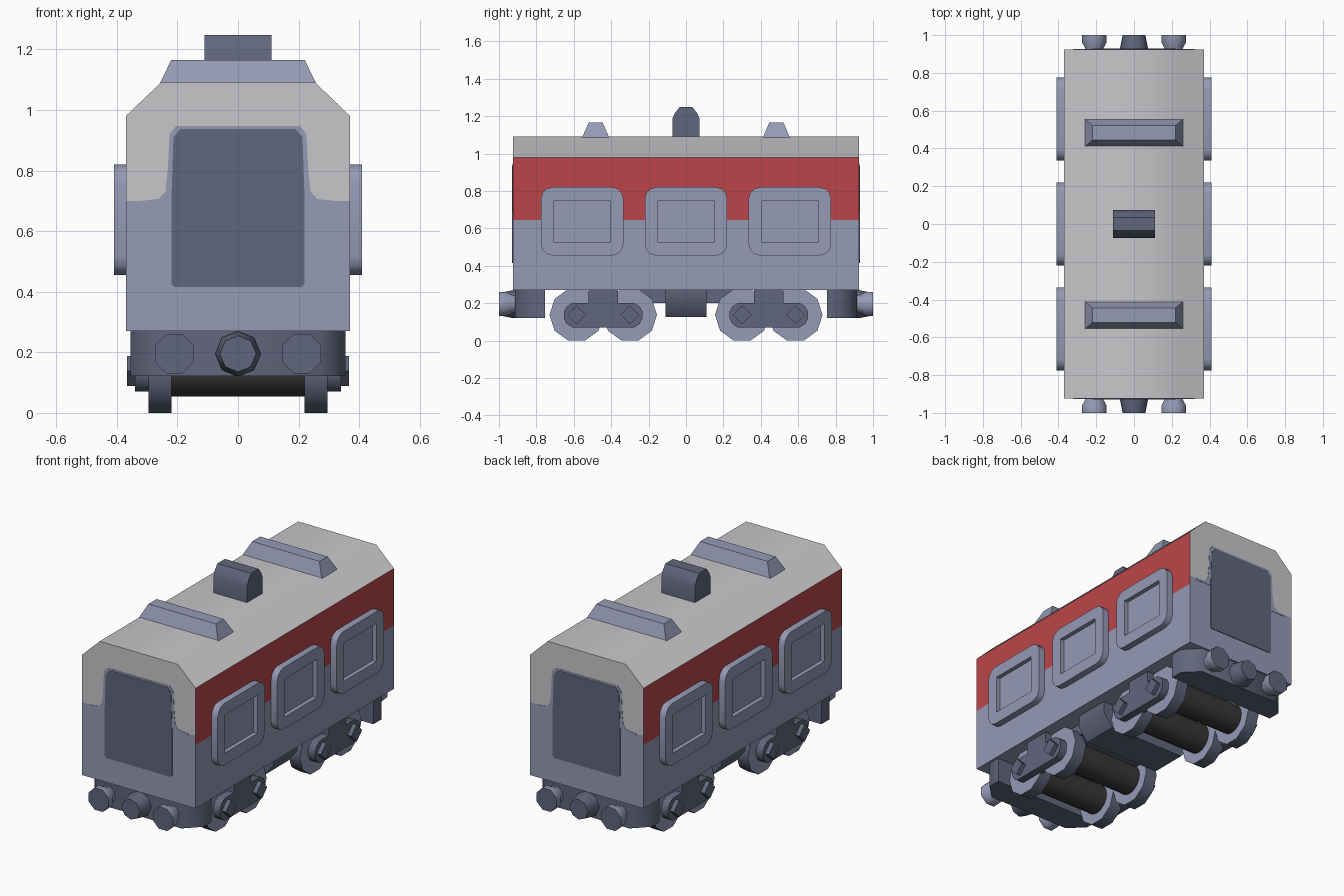
import bpy, bmesh, math
from mathutils import Vector

cube = bpy.data.objects.get("Cube")
if cube:
    bpy.data.objects.remove(cube, do_unlink=True)


def material(name, rgb):
    m = bpy.data.materials.new(name)
    m.use_nodes = True
    m.diffuse_color = (*rgb, 1)
    m.node_tree.nodes["Principled BSDF"].inputs["Base Color"].default_value = (*rgb, 1)
    return m


BLUE = material("blue_grey", (0.30, 0.325, 0.46))
RED = material("red", (0.50, 0.06, 0.068))
WHITE = material("off_white", (0.575, 0.57, 0.595))
SLATE = material("dark_slate", (0.118, 0.133, 0.20))
CHARCOAL = material("charcoal", (0.04, 0.04, 0.042))


def finish(name, bm, mats):
    bmesh.ops.recalc_face_normals(bm, faces=bm.faces)
    mesh = bpy.data.meshes.new(name)
    bm.to_mesh(mesh)
    bm.free()
    for m in mats:
        mesh.materials.append(m)
    for p in mesh.polygons:
        p.use_smooth = True
    mesh.set_sharp_from_angle(angle=0.8)
    obj = bpy.data.objects.new(name, mesh)
    bpy.context.collection.objects.link(obj)
    return obj


def place(axis, t, u, v):
    return {"x": (t, u, v), "y": (u, t, v), "z": (u, v, t)}[axis]


def loft(axis, sections):
    """Closed solid through (position, outline) sections along an axis."""
    bm = bmesh.new()
    rings = [[bm.verts.new(place(axis, t, u, v)) for u, v in pts] for t, pts in sections]
    n = len(rings[0])
    for a, b in zip(rings, rings[1:]):
        for i in range(n):
            j = (i + 1) % n
            bm.faces.new((a[i], a[j], b[j], b[i]))
    bm.faces.new(rings[0])
    bm.faces.new(rings[-1])
    bmesh.ops.recalc_face_normals(bm, faces=bm.faces)
    return bm


def prism(name, axis, a, b, pts, mat):
    return finish(name, loft(axis, [(a, pts), (b, pts)]), [mat])


def mirrored(half):
    return half + [(-u, v) for u, v in reversed(half)]


def rect(u, v, cu=0, cv=0):
    return [(cu - u, cv - v), (cu + u, cv - v), (cu + u, cv + v), (cu - u, cv + v)]


def ring(r, n, cu, cv, turn=0):
    return [(cu + r * math.cos(math.tau * i / n + turn),
             cv + r * math.sin(math.tau * i / n + turn)) for i in range(n)]


def rounded(u, v, cu, cv, r, steps=3):
    pts = []
    for k, (su, sv) in enumerate([(1, 1), (-1, 1), (-1, -1), (1, -1)]):
        for i in range(steps + 1):
            a = math.pi / 2 * (k + i / steps)
            pts.append((cu + su * (u - r) + r * math.cos(a), cv + sv * (v - r) + r * math.sin(a)))
    return pts


# Body shell, split into colour bands by height and direction
section = mirrored([(0.37, 0.27), (0.37, 0.98), (0.255, 1.09)])
bm = loft("y", [(-0.925, section), (0.925, section)])
for z in (0.645, 0.70, 0.98):
    bmesh.ops.bisect_plane(bm, geom=bm.verts[:] + bm.edges[:] + bm.faces[:],
                           plane_co=(0, 0, z), plane_no=(0, 0, 1))
bm.normal_update()
for f in bm.faces:
    z = f.calc_center_median().z
    if abs(f.normal.y) > 0.5:
        f.material_index = 2 if z > 0.70 else 0
    elif f.normal.z > 0.3:
        f.material_index = 2
    else:
        f.material_index = 1 if z > 0.645 else 0
finish("body", bm, [BLUE, RED, WHITE])

# Side windows with a recessed pane
for side in (-1, 1):
    for cy in (-0.555, 0, 0.555):
        cz = 0.6375
        outline = rounded(0.22, 0.1825, cy, cz, 0.06)
        bm = loft("x", [(side * 0.365, outline), (side * 0.41, outline)])
        front = max(bm.faces, key=lambda f: side * f.calc_center_median().x)
        bmesh.ops.inset_region(bm, faces=[front], thickness=0.01)
        for v in front.verts:
            v.co.y = cy + math.copysign(0.15, v.co.y - cy)
            v.co.z = cz + math.copysign(0.1125, v.co.z - cz)
        bmesh.ops.remove_doubles(bm, verts=bm.verts[:], dist=0.0005)
        pane = min((f for f in bm.faces if abs(f.normal.x) > 0.9 and len(f.verts) == 4
                    and side * f.calc_center_median().x > 0.4),
                   key=lambda f: (f.calc_center_median() - Vector((side * 0.41, cy, cz))).length)
        made = bmesh.ops.extrude_discrete_faces(bm, faces=[pane])["faces"]
        bmesh.ops.translate(bm, verts=made[0].verts[:], vec=(-side * 0.025, 0, 0))
        finish("side_window", bm, [BLUE])

# Parts repeated at both ends
for end in (-1, 1):
    # Windscreen surround and glass plates
    surround = mirrored([(0.235, 0.69), (0.32, 0.69), (0.32, 0.70), (0.262, 0.706),
                         (0.24, 0.73), (0.232, 0.80), (0.226, 0.92), (0.205, 0.947)])
    prism("windscreen_surround", "y", end * 0.92, end * 0.927, surround, BLUE)
    glass = mirrored([(0.21, 0.415), (0.22, 0.425), (0.22, 0.70), (0.213, 0.91), (0.19, 0.937)])
    prism("windscreen", "y", end * 0.92, end * 0.929, glass, SLATE)

    # Buffer beam, tapered towards the end
    beam = mirrored([(0.355, end * 0.755), (0.355, end * 0.83), (0.27, end * 0.915)])
    prism("buffer_beam", "z", 0.122, 0.27, beam, SLATE)

    # Buffers with dark faces
    for x in (-0.21, 0.21):
        oct_at = lambda r: ring(r, 8, x, 0.195, math.pi / 8)
        bm = loft("y", [(end * 0.9, oct_at(0.05)), (end * 0.93, oct_at(0.052)),
                        (end * 0.96, oct_at(0.07)), (end * 1.0, oct_at(0.07))])
        for f in bm.faces:
            f.material_index = int(abs(f.normal.y) > 0.9)
        finish("buffer", bm, [BLUE, SLATE])

    # Central coupler
    bm = loft("y", [(end * 0.9, ring(0.075, 8, 0, 0.195)), (end * 0.925, ring(0.075, 8, 0, 0.195)),
                    (end * 1.0, ring(0.06, 8, 0, 0.195))])
    finish("coupler", bm, [SLATE])

    # Roof vent
    bm = loft("z", [(1.08, rect(0.262, 0.075, 0, end * 0.483)),
                    (1.165, rect(0.22, 0.038, 0, end * 0.483))])
    finish("roof_vent", bm, [BLUE])

    # Bogie wheels and axles
    for cy in (end * 0.30, end * 0.585):
        prism("axle", "x", -0.23, 0.23, ring(0.086, 16, cy, 0.14), CHARCOAL)
        for side in (-1, 1):
            outline = ring(0.145, 10, cy, 0.138)
            bm = loft("x", [(side * 0.22, outline), (side * 0.295, outline)])
            for f in bm.faces:
                f.material_index = int(abs(f.normal.x) < 0.5)
            finish("wheel", bm, [BLUE, SLATE])
            prism("axle_bolt", "x", side * 0.33, side * 0.366, ring(0.05, 4, cy, 0.138), SLATE)

    # Bogie side frames with a mounting tab
    for side in (-1, 1):
        cy = end * 0.4425
        frame = [(cy + u, v) for u, v in mirrored(
            [(0.165, 0.07), (0.195, 0.09), (0.21, 0.12), (0.21, 0.155), (0.195, 0.182),
             (0.165, 0.202), (0.08, 0.202), (0.08, 0.275)])]
        prism("bogie_frame", "x", side * 0.28, side * 0.34, frame, SLATE)

# Underfloor equipment
prism("floor_rail", "x", -0.25, 0.25, rect(0.27, 0.036, 0, 0.238), SLATE)
bm = loft("z", [(0.125, rect(0.25, 0.11)), (0.2, rect(0.31, 0.11)), (0.275, rect(0.31, 0.11))])
finish("underfloor_box", bm, [SLATE])

# Roof chimney with a rounded crown
crown = mirrored([(0.073, 1.08), (0.073, 1.185), (0.06, 1.215), (0.035, 1.248)])
prism("roof_chimney", "x", -0.11, 0.11, crown, SLATE)
